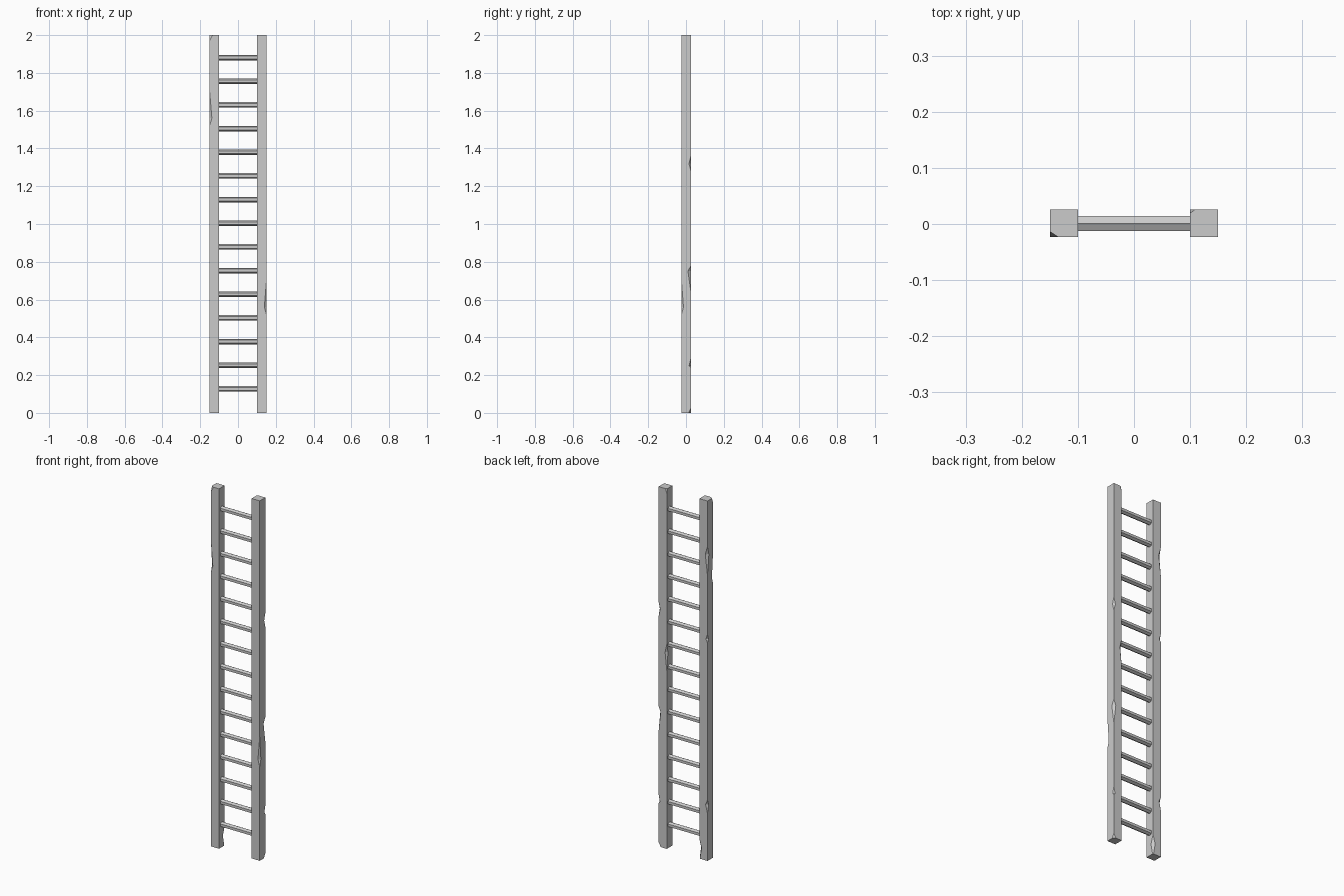
import bpy, bmesh, math
from mathutils import Vector

if "Cube" in bpy.data.objects:
    bpy.data.objects.remove(bpy.data.objects["Cube"])

def mesh_object(name, bm):
    bmesh.ops.recalc_face_normals(bm, faces=bm.faces[:])
    me = bpy.data.meshes.new(name)
    bm.to_mesh(me)
    bm.free()
    ob = bpy.data.objects.new(name, me)
    bpy.context.collection.objects.link(ob)
    return ob

def box(name, lo, hi):
    bm = bmesh.new()
    bmesh.ops.create_cube(bm, size=1)
    for v in bm.verts:
        v.co = Vector([lo[i] if v.co[i] < 0 else hi[i] for i in range(3)])
    return mesh_object(name, bm)

def hexagonal_rung(name, z):
    bm = bmesh.new()
    ring = [(0.001 + 0.0155 * math.sin(math.radians(60 * i)),
             z + 0.0145 * math.cos(math.radians(60 * i))) for i in range(6)]
    ends = [[bm.verts.new((x, y, h)) for y, h in ring] for x in (-0.101, 0.101)]
    for end in ends:
        bm.faces.new(end)
    for i in range(6):
        j = (i + 1) % 6
        bm.faces.new((ends[0][i], ends[0][j], ends[1][j], ends[1][i]))
    return mesh_object(name, bm)

def add_chip(bm, x, y, sx, sy, low, peak, high, dx, dy):
    """Spindle wedge that nicks a vertical edge whose outward direction is sx, sy."""
    e = 0.002
    lo, hi = bm.verts.new((x, y, low)), bm.verts.new((x, y, high))
    mid = [bm.verts.new((x + a, y + b, peak)) for a, b in
           ((-sx * dx, sy * e), (sx * e * 8, sy * e * 8), (sx * e, -sy * dy))]
    lo.co += Vector((sx, sy, 0)) * 0.0003
    hi.co += Vector((sx, sy, 0)) * 0.0003
    for i in range(3):
        a, b = mid[i], mid[(i + 1) % 3]
        bm.faces.new((a, b, hi))
        bm.faces.new((b, a, lo))

def carve(ob, cutter):
    cutter.hide_render = True
    cutter.hide_set(True)
    mod = ob.modifiers.new("chips", 'BOOLEAN')
    mod.operation = 'DIFFERENCE'
    mod.solver = 'EXACT'
    mod.object = cutter

# Worn edges: x side, y side, low, peak, high, depth in x, depth in y
chips = {
    "left_rail": (-0.15, -0.10, [
        (-1, -1, 1.52, 1.56, 1.71, .014, .012), (-1, 1, 1.58, 1.70, 1.75, .016, .014),
        (-1, 1, 1.21, 1.23, 1.26, .012, .010), (-1, 1, .26, .31, .34, .014, .012),
        (1, 1, -.02, .06, .11, .016, .018), (-1, -1, 1.97, 2.01, 2.03, .024, .015)]),
    "right_rail": (0.10, 0.15, [
        (1, -1, .52, .56, .70, .013, .012), (1, 1, 1.28, 1.32, 1.36, .012, .012),
        (1, 1, .64, .75, .78, .014, .018), (1, 1, .24, .25, .29, .010, .011),
        (-1, 1, .98, 1.09, 1.14, .013, .012), (1, 1, -.03, -.01, .025, .02, .02),
        (-1, 1, 1.97, 2.01, 2.03, .014, .010)]),
}

# Square rails with nicked edges
for name, (x0, x1, nicks) in chips.items():
    rail = box(name, (x0, -0.0235, 0), (x1, 0.0255, 2))
    bm = bmesh.new()
    for sx, sy, low, peak, high, dx, dy in nicks:
        add_chip(bm, x1 if sx > 0 else x0, 0.0255 if sy > 0 else -0.0235,
                 sx, sy, low, peak, high, dx, dy)
    carve(rail, mesh_object(name + "_chip_cutter", bm))

# Fifteen evenly spaced rungs
for i in range(15):
    hexagonal_rung("rung_%02d" % (i + 1), 0.127 + i * 0.1253)
